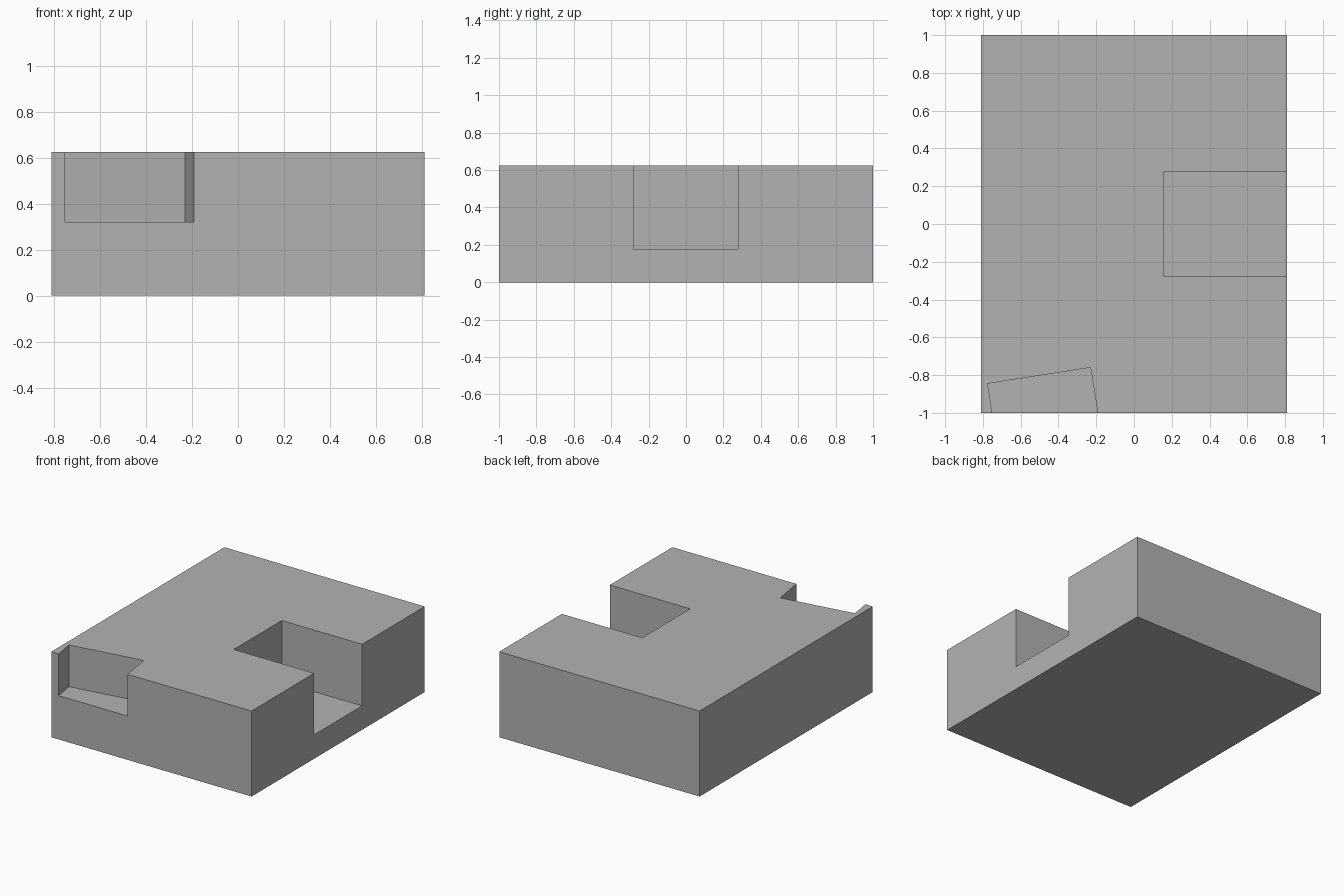
import bpy, bmesh

W, D, H = 0.81, 1.0, 0.625    # half width, half depth, height

if "Cube" in bpy.data.objects:
    bpy.data.objects.remove(bpy.data.objects["Cube"])

grey = bpy.data.materials.new("plain grey")
grey.use_nodes = True
colour = (0.45, 0.45, 0.45, 1)
grey.diffuse_color = colour
grey.node_tree.nodes["Principled BSDF"].inputs["Base Color"].default_value = colour


def prism(name, outline, bottom, top):
    """Extrude a counter-clockwise plan outline from bottom to top."""
    bm = bmesh.new()
    base = bm.faces.new([bm.verts.new((x, y, bottom)) for x, y in outline])
    ext = bmesh.ops.extrude_face_region(bm, geom=[base])
    for v in ext["geom"]:
        if isinstance(v, bmesh.types.BMVert):
            v.co.z = top
    bmesh.ops.recalc_face_normals(bm, faces=bm.faces)
    mesh = bpy.data.meshes.new(name)
    bm.to_mesh(mesh)
    bm.free()
    mesh.materials.append(grey)
    obj = bpy.data.objects.new(name, mesh)
    bpy.context.collection.objects.link(obj)
    return obj


def cut(target, cutter):
    mod = target.modifiers.new(cutter.name, "BOOLEAN")
    mod.operation = "DIFFERENCE"
    mod.solver = "EXACT"
    mod.object = cutter
    cutter.hide_render = True
    cutter.hide_viewport = True


# Main block
block = prism("block", [(-W, -D), (W, -D), (W, D), (-W, D)], 0, H)

# Square pocket open to the left side
cut(block, prism("side_pocket_cutter",
                 [(0.16, -0.277), (1, -0.277), (1, 0.277), (0.16, 0.277)], 0.175, 1))

# Slightly turned pocket open to the front
cut(block, prism("front_pocket_cutter",
                 [(-0.727, -1.15), (-0.168, -1.15), (-0.23, -0.76), (-0.775, -0.845)], 0.32, 1))
